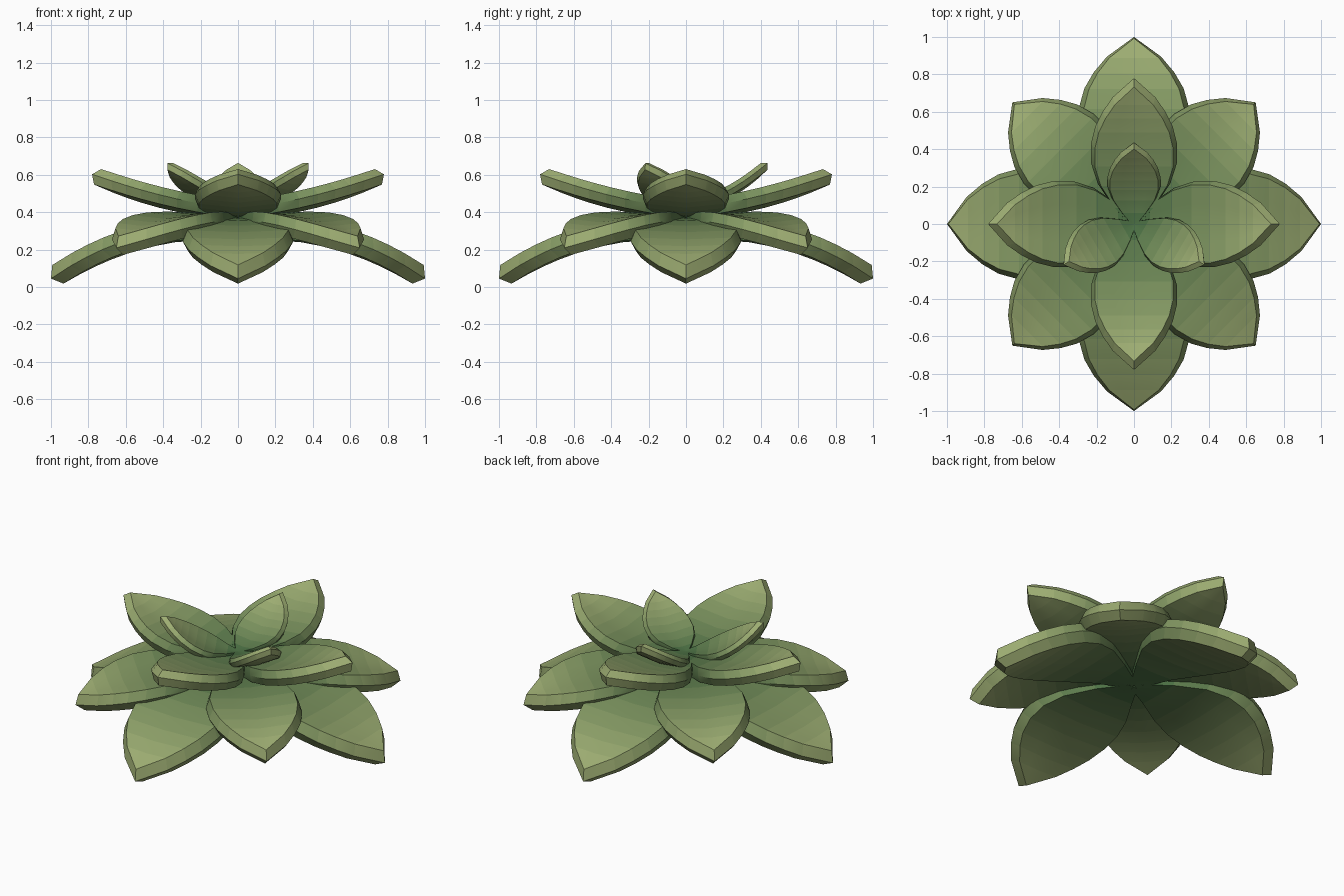
import bpy, bmesh, math
from mathutils import Vector

if "Cube" in bpy.data.objects:
    bpy.data.objects.remove(bpy.data.objects["Cube"])

# Leaf outline: (fraction along leaf, half width) relative to leaf length
OUTLINE = [(0, .035), (.12, .145), (.28, .25), (.42, .295), (.55, .295),
           (.67, .265), (.77, .215), (.87, .145), (1, 0)]
COLS = (-1, -.5, 0, .5, 1)

# Green shades running from the heart of the rosette to the leaf tips
HEART, TIP = Vector((.075, .17, .06)), Vector((.34, .42, .17))
SHADES = []
for i in range(len(OUTLINE) - 1):
    mat = bpy.data.materials.new(f"leaf_green_{i + 1}")
    mat.diffuse_color = (*HEART.lerp(TIP, i / (len(OUTLINE) - 2)), 1)
    mat.use_nodes = True
    mat.node_tree.nodes["Principled BSDF"].inputs["Base Color"].default_value = mat.diffuse_color
    SHADES.append(mat)


def leaf_mesh(name, length, base_z, rise, bend, spread, width, cup):
    """Thick curved leaf along +x: top skin, outermost rim line, bottom skin."""
    bm = bmesh.new()

    def point(s, v, h):
        n = Vector((-rise - 2 * bend * s, 0, 1)).normalized()
        z = base_z + rise * s + bend * s * s + cup * (abs(v) - .12 * length)
        return bm.verts.new(Vector((s, v, z)) + n * h)

    thick = .058 * length
    rings = []
    for f, w in OUTLINE:
        s, half = length * f ** spread, length * w * width
        if half == 0:
            top = [point(s * .963, 0, thick)] * 5
            low = [point(s * .963, 0, -thick)] * 5
            rim = [point(s, 0, 0)] * 2
        else:
            top = [point(s * .963, c * half * .91, thick) for c in COLS]
            low = [point(s * .963, c * half * .91, -thick) for c in COLS]
            rim = [point(s, -half, 0), point(s, half, 0)]
        rings.append(top + [rim[1]] + low[::-1] + [rim[0]])

    # Skin neighbouring rings, collapsing to triangles at the tip
    for i, (a, b) in enumerate(zip(rings, rings[1:])):
        for j in range(len(a)):
            k = (j + 1) % len(a)
            corners = list(dict.fromkeys((a[j], a[k], b[k], b[j])))
            bm.faces.new(corners).material_index = i
    bm.faces.new(rings[0])
    bmesh.ops.recalc_face_normals(bm, faces=bm.faces)

    mesh = bpy.data.meshes.new(name)
    bm.to_mesh(mesh)
    bm.free()
    for mat in SHADES:
        mesh.materials.append(mat)
    mesh.shade_smooth()
    mesh.set_sharp_from_angle(angle=math.radians(25))
    return mesh


# name, count, first angle, length, base height, rise, bend, spread, width, cup
LAYERS = [
    ("outer_leaf", 4, 0, 1.0, .305, .12, -.375, .8, 1.0, .04),
    ("lower_leaf", 4, 45, .92, .32, .17, -.305, .8, .97, .08),
    ("upper_leaf", 4, 0, .78, .42, .02, .29, 1.0, 1.0, .10),
    ("inner_leaf", 3, 90, .435, .445, 0, 1.18, .9, 1.1, .12),
]
for name, count, start, *shape in LAYERS:
    mesh = leaf_mesh(name, *shape)
    for i in range(count):
        leaf = bpy.data.objects.new(f"{name}_{i + 1}", mesh)
        leaf.rotation_euler.z = math.radians(start + 360 * i / count)
        bpy.context.collection.objects.link(leaf)
